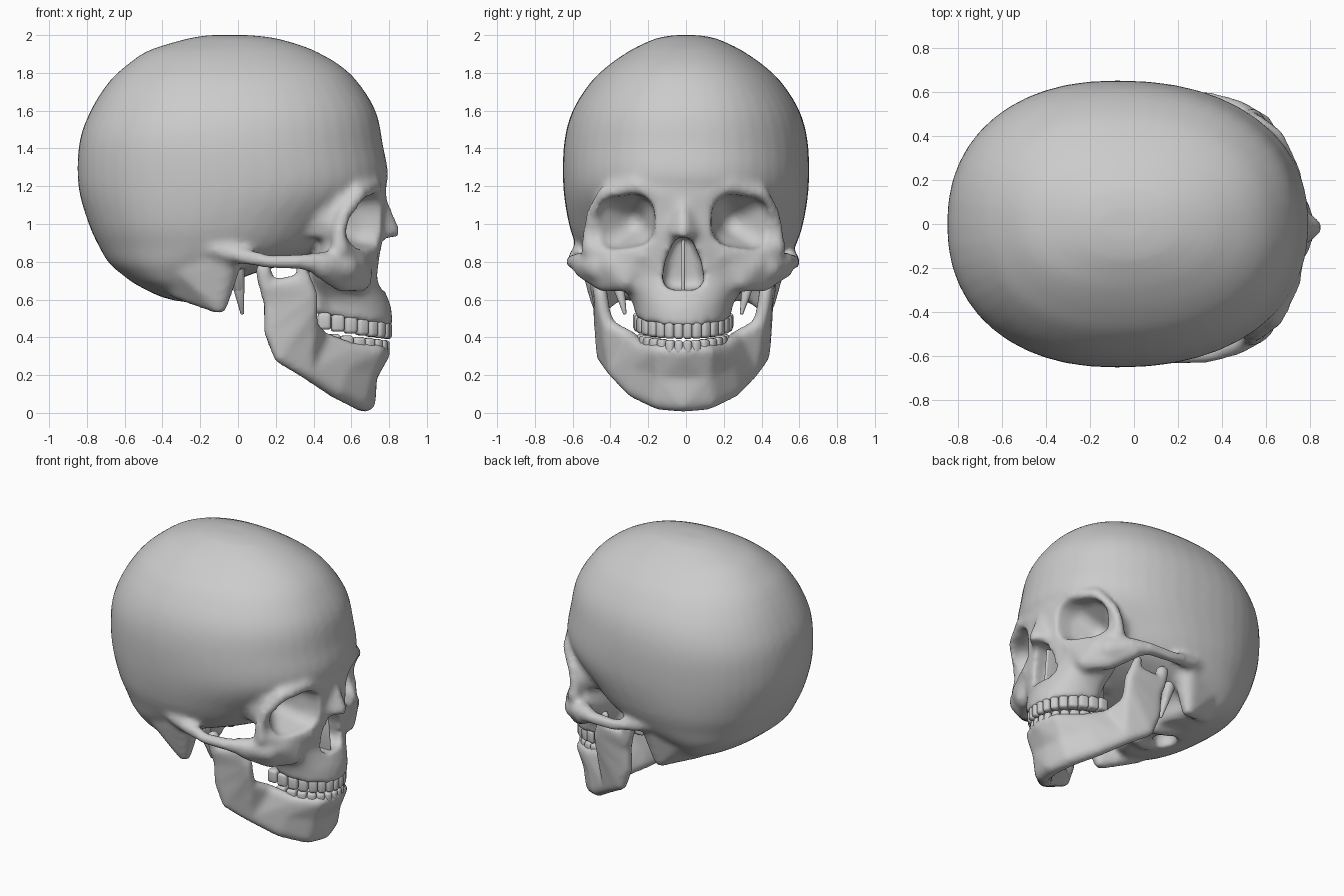
import bpy
import bmesh
import math
from mathutils import Matrix, Vector

MID = -0.015      # the face sits a little off the cranium's centre line
VOXEL = 0.018

cube = bpy.data.objects.get("Cube")
if cube:
    bpy.data.objects.remove(cube, do_unlink=True)

ball = bmesh.new()
bmesh.ops.create_icosphere(ball, subdivisions=2, radius=1)
BALL = [v.co.copy() for v in ball.verts]
ball.free()


def hull(bm, spheres, side=1):
    """Convex skin around spheres given as (x, y, z, radius)."""
    verts = []
    for x, y, z, r in spheres:
        centre = Vector((x, y * side + MID, z))
        verts += [bm.verts.new(centre + co * r) for co in BALL]
    bmesh.ops.convex_hull(bm, input=verts)
    loose = [v for v in verts if v.is_valid and not v.link_faces]
    bmesh.ops.delete(bm, geom=loose, context='VERTS')


def pair(bm, spheres):
    for side in (1, -1):
        hull(bm, spheres, side)


def chain(bm, stations):
    """Mirrored limb: skins each pair of neighbouring stations."""
    for a, b in zip(stations, stations[1:]):
        pair(bm, a + b)


def tube(bm, points):
    chain(bm, [[p] for p in points])


def smooth_rings(rings, parts=5):
    """Passes a flowing curve through the ring values."""
    rings = [Vector(r) for r in rings]
    ends = [rings[0]] + rings + [rings[-1]]
    result = []
    for p, a, b, q in zip(ends, ends[1:], ends[2:], ends[3:]):
        for i in range(parts):
            t = i / parts
            bend = (b - p) * t + (2 * p - 5 * a + 4 * b - q) * t ** 2
            bend += (3 * a - p - 3 * b + q) * t ** 3
            result.append(a + bend / 2)
    return result + [rings[-1]]


def loft(bm, rings, widest, power, mid, steps=48):
    """Egg-shaped sections (z, back, front, half width, tilt), stacked and capped."""
    loops = []
    for z, back, front, width, tilt in smooth_rings(rings):
        centre = back + widest * (front - back)
        loop = []
        for i in range(steps):
            a = math.tau * i / steps
            c, s = math.cos(a), math.sin(a)
            reach = front - centre if c > 0 else centre - back
            x = centre + math.copysign(abs(c) ** power, c) * reach
            y = math.copysign(abs(s) ** power, s) * width + mid
            loop.append(bm.verts.new((x, y, z + tilt * (front - x))))
        loops.append(loop)
    for low, high in zip(loops, loops[1:]):
        for i in range(steps):
            j = (i + 1) % steps
            bm.faces.new((low[i], low[j], high[j], high[i]))
    bm.faces.new(loops[0])
    bm.faces.new(loops[-1])


def finish(name, bm):
    bmesh.ops.recalc_face_normals(bm, faces=bm.faces[:])
    mesh = bpy.data.meshes.new(name)
    bm.to_mesh(mesh)
    bm.free()
    ob = bpy.data.objects.new(name, mesh)
    bpy.context.collection.objects.link(ob)
    return ob


def remesh(ob):
    mod = ob.modifiers.new("Fuse", 'REMESH')
    mod.mode = 'VOXEL'
    mod.voxel_size = VOXEL


def soften(ob, rounds):
    mod = ob.modifiers.new("Soften", 'SMOOTH')
    mod.factor = 0.5
    mod.iterations = rounds


def bake(ob):
    graph = bpy.context.evaluated_depsgraph_get()
    mesh = bpy.data.meshes.new_from_object(ob.evaluated_get(graph))
    ob.modifiers.clear()
    ob.data = mesh
    mesh.shade_smooth()


# Braincase
bm = bmesh.new()
cranium = [(2.0, -.15, .06, .06), (1.985, -.25, .19, .15), (1.95, -.38, .32, .235),
           (1.91, -.49, .42, .31), (1.84, -.59, .54, .41), (1.75, -.685, .635, .505),
           (1.6, -.78, .728, .6), (1.43, -.84, .765, .645), (1.2, -.845, .785, .65),
           (1.0, -.79, .6, .62), (.87, -.73, .46, .575), (.79, -.68, .26, .535),
           (.73, -.61, .06, .49), (.68, -.54, -.03, .45), (.62, -.42, -.06, .38),
           (.59, -.32, -.08, .28)]
loft(bm, [r + (0,) for r in cranium], .47, .9, 0)

# Midface and upper jaw
loft(bm, [(1.27, .4, .76, .36, 0), (1.18, .38, .785, .43, 0), (1.05, .4, .775, .45, 0),
          (.9, .4, .765, .46, 0), (.8, .38, .755, .45, 0), (.72, .38, .75, .39, 0),
          (.64, .4, .78, .31, 0), (.56, .4, .81, .27, .1), (.46, .42, .82, .25, .15)],
     .28, .96, MID)

# Brow, outer eye rim, lower eye rim
tube(bm, [(.74, .08, 1.15, .045), (.715, .25, 1.205, .045), (.64, .41, 1.16, .045),
          (.56, .48, 1.05, .037), (.535, .495, .96, .037), (.54, .495, .87, .05),
          (.63, .37, .82, .045), (.7, .2, .83, .045)])
# Temple wall behind the eye rim
pair(bm, [(.3, .4, 1.16, .07), (.58, .43, 1.12, .035), (.53, .45, .95, .03),
          (.3, .36, .98, .06)])
# Cheek arch, running back to the ear
tube(bm, [(-.13, .53, .87, .05), (0, .56, .835, .045), (.17, .585, .8, .038),
          (.34, .575, .8, .044), (.46, .52, .79, .065), (.56, .44, .77, .085)])
# Cheekbone body
pair(bm, [(.44, .53, .765, .055), (.55, .42, .695, .057), (.61, .38, .79, .07),
          (.65, .3, .7, .06), (.66, .24, .8, .06)])
# Nasal bone
pair(bm, [(.765, 0, 1.1, .035), (.82, 0, .96, .04), (.73, .06, .96, .05)])
# Bony cones behind the ears, wing plates, skull base and neck joints
pair(bm, [(-.27, .43, .76, .08), (-.06, .475, .83, .085), (-.05, .45, .72, .05),
          (-.1, .44, .565, .045), (-.32, .34, .65, .05)])
tube(bm, [(.42, .13, .82, .05), (.4, .16, .54, .03)])
tube(bm, [(-.05, 0, .86, .08), (.5, 0, .86, .1)])
tube(bm, [(-.22, .12, .61, .05), (-.1, .09, .6, .05)])
skull = finish("skull", bm)

# Hollows: eye sockets, nose opening, palate, spinal opening
bm = bmesh.new()
pair(bm, [(.85, .245, .97, .105), (.85, .245, 1.07, .1), (.85, .37, .96, .1),
          (.85, .37, 1.06, .095), (.63, .37, .96, .095), (.63, .365, 1.045, .095),
          (.65, .25, .98, .095), (.65, .25, 1.06, .095), (.53, .27, 1.01, .075)])
nose = []
for x in (.66, .9):
    for side in (1, -1):
        nose += [(x, side * .018, .895, .035), (x, side * .05, .8, .045),
                 (x, side * .05, .71, .06)]
hull(bm, nose)
hull(bm, [(.65, 0, .46, .07), (.54, .08, .49, .07), (.54, -.08, .49, .07),
          (.4, .08, .5, .07), (.4, -.08, .5, .07)])
hull(bm, [(-.27, 0, .54, .08), (-.27, 0, .64, .08)])
hollows = finish("hollows", bm)
hollows.hide_render = True

remesh(skull)
cut = skull.modifiers.new("Hollow", 'BOOLEAN')
cut.operation = 'DIFFERENCE'
cut.solver = 'EXACT'
cut.object = hollows
remesh(skull)
soften(skull, 6)
bake(skull)
bpy.data.objects.remove(hollows, do_unlink=True)

# Nasal septum
bm = bmesh.new()
hull(bm, [(.58, 0, .65, .01), (.73, 0, .65, .01), (.71, 0, .9, .01), (.58, 0, .92, .01)])
bake(finish("nasal_septum", bm))

# Spikes under the ears
bm = bmesh.new()
tube(bm, [(-.01, .37, .8, .05), (.005, .34, .66, .03), (.022, .31, .53, .01)])
bake(finish("styloid_spikes", bm))

# Lower jaw: tooth ridge, chin, then body, angle and upright branch
bm = bmesh.new()
middle = [(.692, 0, .2, .047), (.68, .12, .2, .047), (.55, .24, .24, .047)]
ridge = [(.772, 0, .325, .04), (.735, .13, .325, .04), (.6, .215, .335, .04)]
base = [(.672, 0, .062, .06), (.64, .13, .072, .057), (.52, .255, .125, .05)]
body = [(.44, .28, .39, .045), (.36, .36, .225, .045)]
notch = [(.36, .445, .7, .035), (.148, .455, .67, .04)]
chain(bm, [list(p) for p in zip(ridge, middle)])
chain(bm, [list(p) for p in zip(middle, base)])
chain(bm, [[ridge[-1], base[-1]], body,
           [(.385, .4, .46, .04), (.225, .42, .3, .04)],
           [(.388, .425, .55, .037), (.175, .43, .43, .04)],
           [(.388, .435, .62, .037), (.172, .44, .58, .038)],
           notch])
tube(bm, [notch[0], (.33, .45, .775, .03)])
tube(bm, [notch[1], (.135, .455, .755, .046)])
jaw = finish("lower_jaw", bm)
remesh(jaw)
soften(jaw, 6)
bake(jaw)


def tooth_row(name, count, spread, length, width, height, z, tilt):
    bm = bmesh.new()
    step = 2 * spread / (count - 1)
    for i in range(count):
        a = i * step - spread
        x, y = .45 + length * math.cos(a), width * math.sin(a)
        tangent = Vector((-length * math.sin(a), width * math.cos(a)))
        depth = .045 + .03 * abs(math.sin(a))
        place = (Matrix.Translation((x, y + MID, z + tilt * (.78 - x)))
                 @ Matrix.Rotation(math.atan2(tangent.y, tangent.x), 4, 'Z')
                 @ Matrix.Diagonal((tangent.length * step, depth, height, 1)))
        bmesh.ops.create_cube(bm, size=1, matrix=place)
    row = finish(name, bm)
    bevel = row.modifiers.new("Round", 'BEVEL')
    bevel.width = .018
    bevel.segments = 3
    bake(row)


# Teeth
tooth_row("upper_teeth", 16, 1.55, .342, .228, .09, .437, .15)
tooth_row("lower_teeth", 14, 1.4, .33, .21, .075, .347, .12)
